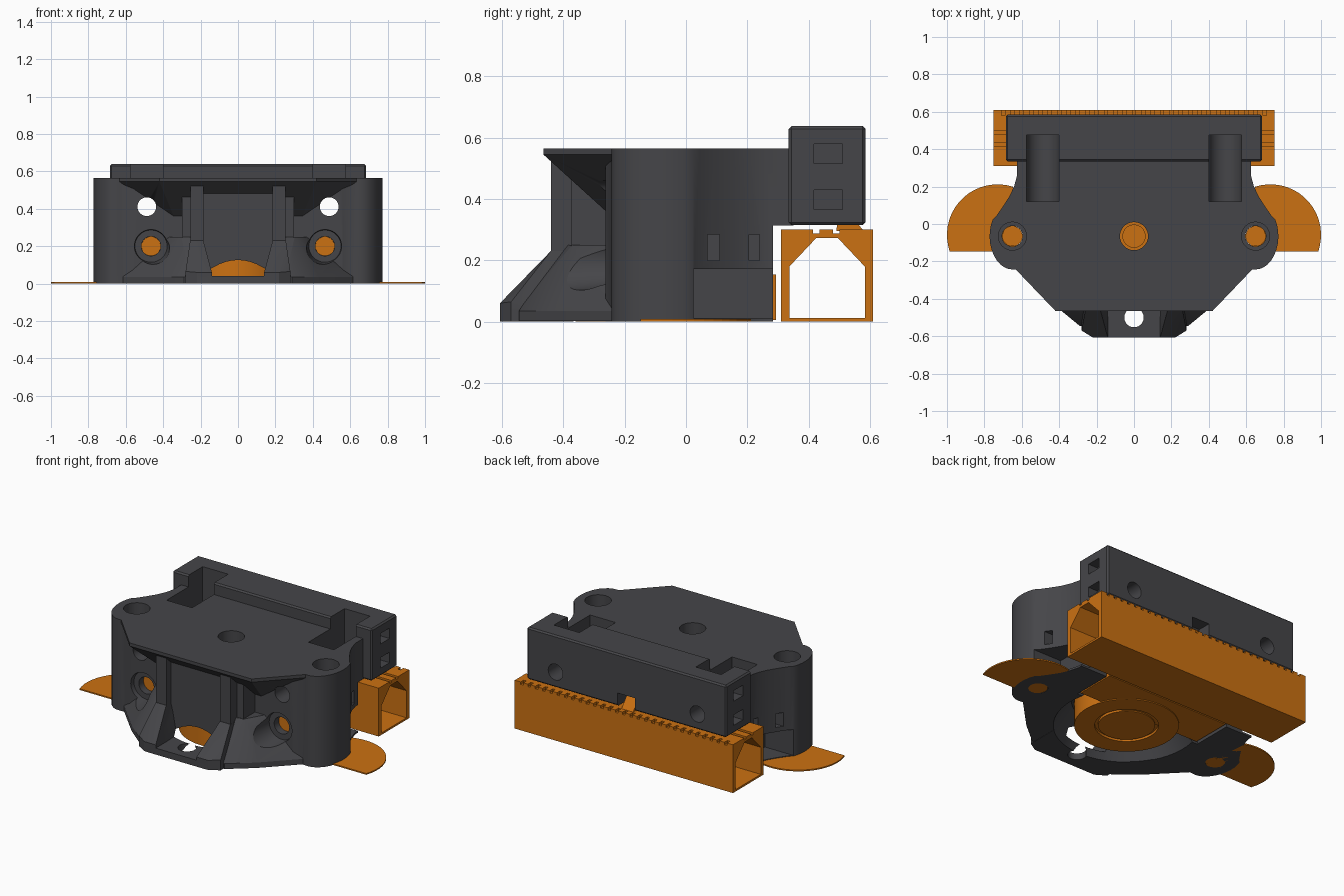
import bpy, bmesh, math
from mathutils import Matrix, Vector

if "Cube" in bpy.data.objects:
    bpy.data.objects.remove(bpy.data.objects["Cube"])


def mat(name, c):
    m = bpy.data.materials.new(name)
    m.diffuse_color = (*c, 1)
    m.use_nodes = True
    m.node_tree.nodes["Principled BSDF"].inputs["Base Color"].default_value = m.diffuse_color
    return m


DARK = mat("dark grey", (0.06, 0.06, 0.066))
ORANGE = mat("orange", (0.60, 0.165, 0.006))


def finish(name, bm, m=DARK):
    bmesh.ops.recalc_face_normals(bm, faces=bm.faces)
    me = bpy.data.meshes.new(name)
    bm.to_mesh(me)
    bm.free()
    ob = bpy.data.objects.new(name, me)
    me.materials.append(m)
    bpy.context.collection.objects.link(ob)
    return ob


def prism(name, pts, lo, hi, axis="z", m=DARK):
    """Extrude an outline: (x, y) along z, or (y, z) along x."""
    place = (lambda p, h: (p[0], p[1], h)) if axis == "z" else (lambda p, h: (h, p[0], p[1]))
    bm = bmesh.new()
    f = bm.faces.new([bm.verts.new(place(p, lo)) for p in pts])
    ext = bmesh.ops.extrude_face_region(bm, geom=[f])["geom"]
    d = Vector(place((0, 0), hi - lo))
    bmesh.ops.translate(bm, vec=d, verts=[v for v in ext if isinstance(v, bmesh.types.BMVert)])
    return finish(name, bm, m)


def box(name, x, y, z, m=DARK, bevel=0):
    bm = bmesh.new()
    bmesh.ops.create_cube(bm, size=1)
    for v in bm.verts:
        v.co = [(r[0] + r[1]) / 2 + c * (r[1] - r[0]) for c, r in zip(v.co, (x, y, z))]
    if bevel:
        bmesh.ops.bevel(bm, geom=bm.edges[:], offset=bevel, segments=1, affect="EDGES")
    return finish(name, bm, m)


def cyl(name, a, b, r1, r2=None, m=DARK, n=40):
    a, b = Vector(a), Vector(b)
    bm = bmesh.new()
    rot = (b - a).to_track_quat("Z", "Y").to_matrix().to_4x4()
    bmesh.ops.create_cone(bm, cap_ends=True, segments=n, radius1=r1, radius2=r2 or r1,
                          depth=(b - a).length, matrix=Matrix.Translation((a + b) / 2) @ rot)
    return finish(name, bm, m)


def hull(name, pts):
    bm = bmesh.new()
    for p in pts:
        bm.verts.new(p)
    res = bmesh.ops.convex_hull(bm, input=bm.verts[:])
    bmesh.ops.delete(bm, geom=list({g for g in res["geom_interior"] + res["geom_unused"]
                                    if isinstance(g, bmesh.types.BMVert)}), context="VERTS")
    bmesh.ops.dissolve_limit(bm, angle_limit=0.01, verts=bm.verts[:], edges=bm.edges[:])
    return finish(name, bm)


def boolean(ob, other, op):
    bpy.context.view_layer.objects.active = ob
    md = ob.modifiers.new("bool", "BOOLEAN")
    md.operation, md.object, md.solver = op, other, "EXACT"
    bpy.ops.object.modifier_apply(modifier=md.name)
    bpy.data.objects.remove(other)


def smooth(ob):
    bpy.ops.object.select_all(action="DESELECT")
    ob.select_set(True)
    bpy.context.view_layer.objects.active = ob
    bpy.ops.object.shade_smooth_by_angle(angle=math.radians(30))


def span(s, a, b):
    return tuple(sorted((s * a, s * b)))


# Main housing with rounded ears and a set-back front wall
EAR = (0.65, -0.065)
side = [(0.625, 0.35), (0.625, 0.26), (0.64, 0.205), (0.665, 0.15), (0.70, 0.095), (0.735, 0.045)]
for i in range(12):
    a = math.radians(30 - i * 11)
    side.append((EAR[0] + 0.122 * math.cos(a), EAR[1] + 0.178 * math.sin(a)))
side += [(0.61, -0.24), (0.56, -0.262)]
housing = prism("housing", side + [(-x, y) for x, y in reversed(side)], 0, 0.565)

# Overhanging top plate with a sloping underside
add = [hull("top_overhang", [(s * x, y, z) for s in (1, -1) for x, y, z in (
    (0.64, -0.235, 0.565), (0.42, -0.465, 0.565), (0.64, -0.235, 0.545), (0.42, -0.465, 0.545),
    (0.34, -0.25, 0.35), (0.34, -0.1, 0.35), (0.6, -0.1, 0.565))])]
# Rear mounting block
add.append(box("rear_block", (-0.685, 0.685), (0.335, 0.585), (0.315, 0.638), bevel=0.009))
# Central column and the floor of its channel
add.append(box("column", (-0.25, 0.25), (-0.395, -0.2), (0.002, 0.53)))
add.append(prism("channel_floor", [(-0.21, -0.607), (0.21, -0.607), (0.28, -0.57), (0.28, -0.3),
                                   (-0.28, -0.3), (-0.28, -0.57)], 0, 0.04))
for s in (1, -1):
    # Front ribs, their flared feet, and the stepped flank
    add.append(box("rib", span(s, 0.185, 0.255), (-0.44, -0.22), (0.1, 0.54)))
    add.append(box("flank", span(s, 0.2, 0.30), (-0.375, -0.22), (0.1, 0.53)))
    add.append(hull("rib_foot", [(s * x, y, z) for x, y, z in (
        (0.14, -0.607, 0.001), (0.22, -0.607, 0.001), (0.28, -0.57, 0.001), (0.14, -0.3, 0.001),
        (0.28, -0.3, 0.001), (0.14, -0.607, 0.06), (0.22, -0.607, 0.06), (0.28, -0.57, 0.065),
        (0.185, -0.441, 0.23), (0.256, -0.441, 0.23), (0.185, -0.3, 0.23), (0.256, -0.3, 0.23))]))
    base = ((0.2, -0.24), (0.2, -0.54), (0.29, -0.545), (0.43, -0.43), (0.62, -0.235))
    add.append(hull("skirt", [(s * x, y, z) for x, y in base for z in (0.0015, 0.035)] +
                    [(s * x, y, 0.25) for x, y in ((0.2, -0.24), (0.2, -0.4), (0.305, -0.37), (0.38, -0.24))]))
for o in add:
    boolean(housing, o, "UNION")

# Underside cavity, rear undercut and central holes
cut = [cyl("cavity", (0, -0.065, -0.01), (0, -0.065, 0.156), 0.42, 0.31, n=64),
       box("cavity_rear", (-0.44, 0.44), (0.03, 0.4), (-0.01, 0.157)),
       box("rear_undercut", (-1, 1), (0.284, 0.8), (-0.1, 0.314)),
       cyl("centre_hole", EAR[1:] and (0, -0.065, 0.1), (0, -0.065, 0.7), 0.075),
       cyl("foot_hole", (0, -0.5, -0.1), (0, -0.5, 0.12), 0.052),
       prism("rear_notch", [(0.45, 0.3), (0.62, 0.3), (0.62, 0.395), (0.50, 0.395)], -0.06, 0.06, "x")]
for s in (1, -1):
    ex = s * EAR[0]
    bx, hx = s * 0.4875, s * 0.465
    cut += [
        # Ear holes with counterbore
        cyl("ear_bore", (ex, EAR[1], 0.25), (ex, EAR[1], 0.7), 0.075),
        cyl("ear_hole", (ex, EAR[1], -0.1), (ex, EAR[1], 0.3), 0.055),
        # Bolt channels, open at the top
        box("bolt_slot", span(s, 0.40, 0.575), (0.12, 0.475), (0.41, 0.8)),
        cyl("bolt_bed", (bx, 0.1201, 0.41), (bx, 0.4749, 0.41), 0.0874),
        cyl("bolt_hole", (bx, -0.7, 0.411), (bx, 0.7, 0.411), 0.05),
        # Front screw holes with conical scoop
        cyl("screw_hole", (hx, -0.5, 0.2), (hx, -0.12, 0.2), 0.052),
        cyl("screw_scoop", (hx, -0.235, 0.2), (hx, -0.55, 0.2), 0.086, 0.12),
        # Side recess, small slots and nut windows
        box("side_recess", span(s, 0.56, 0.9), (0.025, 0.32), (0.012, 0.172)),
        box("side_slot", span(s, 0.62, 0.9), (0.07, 0.11), (0.2, 0.285)),
        box("side_slot", span(s, 0.575, 0.9), (0.205, 0.24), (0.2, 0.285)),
        box("nut_window", span(s, 0.62, 0.9), (0.418, 0.51), (0.515, 0.58)),
        box("nut_window", span(s, 0.62, 0.9), (0.418, 0.51), (0.365, 0.43)),
    ]
for c in cut:
    boolean(housing, c, "DIFFERENCE")
smooth(housing)

# Rear support tube with chamfered opening and toothed top
tube = box("support_tube", (-0.75, 0.75), (0.31, 0.61), (0, 0.30), ORANGE)
boolean(tube, prism("tube_bore", [(0.337, 0.012), (0.583, 0.012), (0.583, 0.18), (0.495, 0.273),
                                  (0.425, 0.273), (0.337, 0.18)], -1, 1, "x", ORANGE), "DIFFERENCE")
for y in (0.425, 0.49):
    boolean(tube, box("groove", (-0.9, 0.9), (y - 0.01, y + 0.01), (0.288, 0.4), ORANGE), "DIFFERENCE")
bm = bmesh.new()
for i in range(29):
    bmesh.ops.create_cube(bm, size=1, matrix=Matrix.Translation(((i - 14) * 0.05, 0.61, 0.31)) @
                          Matrix.Diagonal((0.018, 0.06, 0.05, 1)))
boolean(tube, finish("teeth", bm, ORANGE), "DIFFERENCE")
prism("notch_support", [(0.49, 0.295), (0.58, 0.295), (0.52, 0.37), (0.50, 0.37)], -0.04, 0.04, "x", ORANGE)

# Cavity support: ringed disc and rear slab
disc = cyl("cavity_disc", (0, -0.065, 0), (0, -0.065, 0.15), 0.295, m=ORANGE, n=64)
ring = cyl("ring_groove", (0, -0.065, -0.02), (0, -0.065, 0.015), 0.18, m=ORANGE, n=64)
boolean(ring, cyl("ring_core", (0, -0.065, -0.03), (0, -0.065, 0.03), 0.16, m=ORANGE, n=64), "DIFFERENCE")
boolean(disc, ring, "DIFFERENCE")
smooth(disc)
box("cavity_slab", (-0.425, 0.425), (0.04, 0.294), (0.006, 0.153), ORANGE)
smooth(cyl("centre_plug", (0, -0.065, 0.14), (0, -0.065, 0.2), 0.062, m=ORANGE))

for s, tag in ((1, "right"), (-1, "left")):
    # Thin rounded brim beside each ear
    pts = [(s * 0.62, -0.148), (s * 0.985, -0.148)]
    for i in range(25):
        a = math.radians(-12 + i * 7.5)
        pts.append((s * (0.73 + 0.27 * math.cos(a)), -0.058 + 0.27 * math.sin(a)))
    pts = [p for p in pts if abs(p[0]) >= 0.62]
    prism(tag + "_brim", pts, -0.0, 0.008, m=ORANGE)
    # Hole plugs
    smooth(cyl(tag + "_ear_plug", (s * EAR[0], EAR[1], 0.001), (s * EAR[0], EAR[1], 0.1), 0.054, m=ORANGE))
    smooth(cyl(tag + "_screw_plug", (s * 0.465, -0.19, 0.2), (s * 0.465, -0.13, 0.2), 0.0515, m=ORANGE))
